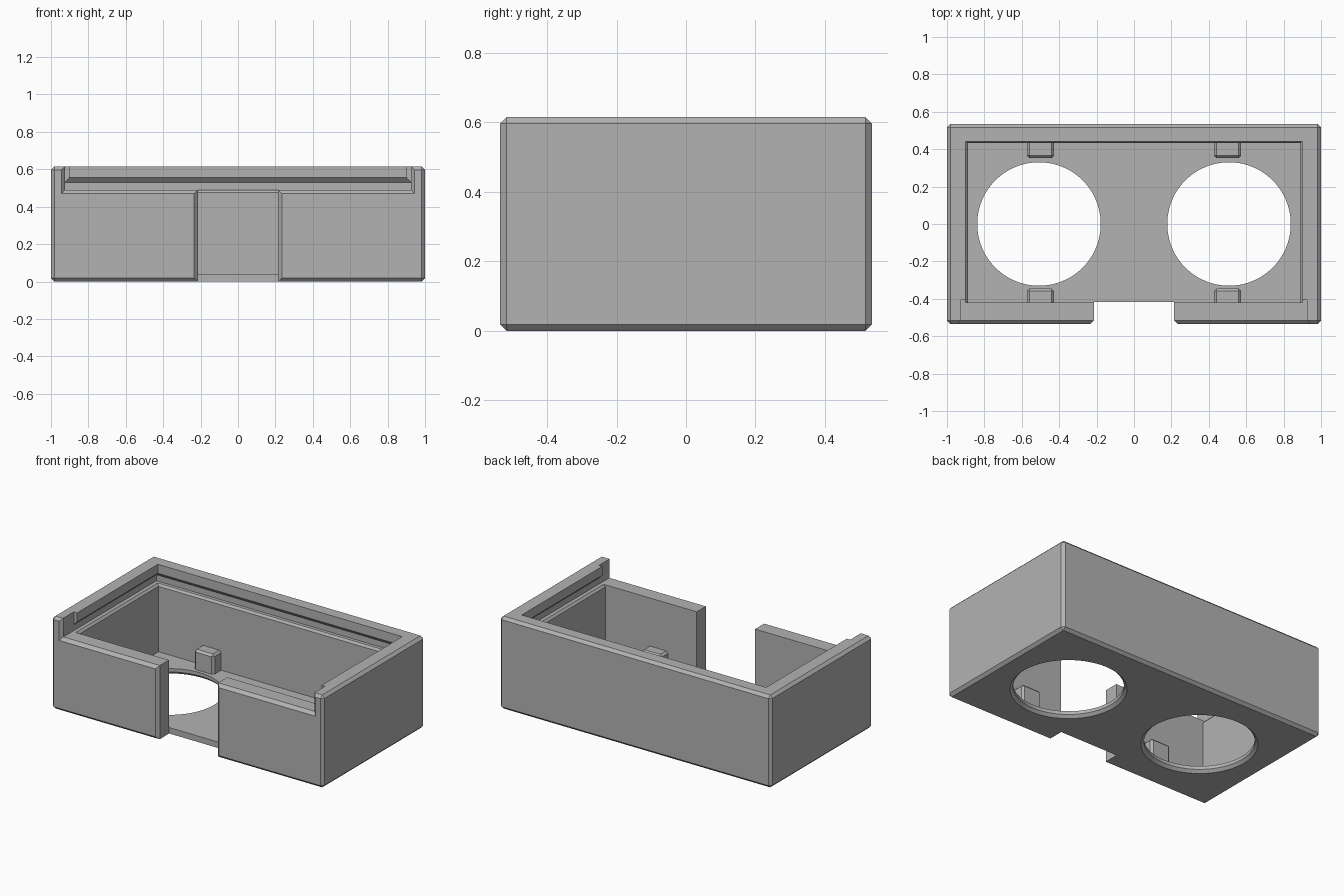
import bpy
import bmesh
from math import cos, sin, tau
from mathutils import Vector

cube = bpy.data.objects.get("Cube")
if cube:
    bpy.data.objects.remove(cube)

# Single plain grey plastic
grey = bpy.data.materials.new("grey plastic")
grey.use_nodes = True
COLOUR = (0.45, 0.45, 0.45, 1)
grey.diffuse_color = COLOUR
grey.node_tree.nodes["Principled BSDF"].inputs["Base Color"].default_value = COLOUR


def add_object(name, bm):
    bmesh.ops.recalc_face_normals(bm, faces=bm.faces)
    mesh = bpy.data.meshes.new(name)
    bm.to_mesh(mesh)
    bm.free()
    mesh.materials.append(grey)
    obj = bpy.data.objects.new(name, mesh)
    bpy.context.collection.objects.link(obj)
    return obj


def box(name, low, high, chamfer):
    """Box between two corners with chamfered edges."""
    low, high = Vector(low), Vector(high)
    bm = bmesh.new()
    bmesh.ops.create_cube(bm, size=1)
    bmesh.ops.scale(bm, vec=high - low, verts=bm.verts)
    bmesh.ops.translate(bm, vec=(low + high) / 2, verts=bm.verts)
    bmesh.ops.bevel(bm, geom=bm.edges[:], offset=chamfer, segments=1, affect='EDGES')
    return add_object(name, bm)


def loft(name, rings):
    """Closed solid through a stack of equal-length rings."""
    bm = bmesh.new()
    loops = [[bm.verts.new(p) for p in ring] for ring in rings]
    for a, b in zip(loops, loops[1:]):
        for i in range(len(a)):
            j = (i + 1) % len(a)
            bm.faces.new((a[i], a[j], b[j], b[i]))
    bm.faces.new(loops[0])
    bm.faces.new(loops[-1])
    return add_object(name, bm)


def flat_ring(z, half, front, back):
    return [(-half, front, z), (half, front, z), (half, back, z), (-half, back, z)]


def upright_ring(y, half, low):
    top = 0.8
    return [(-half, y, low), (half, y, low), (half, y, top), (-half, y, top)]


def circle_ring(z, radius, x, sides=96):
    return [(x + radius * cos(tau * i / sides), radius * sin(tau * i / sides), z)
            for i in range(sides)]


def cut(target, cutter):
    mod = target.modifiers.new(cutter.name, 'BOOLEAN')
    mod.operation = 'DIFFERENCE'
    mod.solver = 'EXACT'
    mod.object = cutter
    bpy.context.view_layer.objects.active = target
    bpy.ops.object.modifier_apply(modifier=mod.name)
    bpy.data.objects.remove(cutter)


# Outer case
case = box("case_body", (-1, -0.535, 0), (1, 0.535, 0.615), 0.018)

# Inner cavity with a chamfered mouth
cut(case, loft("cavity", [
    flat_ring(0.04, 0.888, -0.42, 0.432),
    flat_ring(0.475, 0.888, -0.42, 0.432),
    flat_ring(0.495, 0.905, -0.42, 0.447),
]))

# Undercut groove for the sliding lid
cut(case, loft("lid_groove", [
    flat_ring(0.49, 0.925, -0.45, 0.465),
    flat_ring(0.53, 0.925, -0.45, 0.465),
    flat_ring(0.555, 0.9, -0.45, 0.442),
    flat_ring(0.7, 0.9, -0.45, 0.442),
]))

# Lid entry above the front wall, flared at the outside
cut(case, loft("lid_entry", [
    upright_ring(-0.555, 0.962, 0.45),
    upright_ring(-0.515, 0.925, 0.49),
    upright_ring(-0.405, 0.925, 0.49),
]))

# Central gap through the front wall
cut(case, loft("front_gap", [
    upright_ring(-0.555, 0.253, -0.1),
    upright_ring(-0.515, 0.215, -0.1),
    upright_ring(-0.417, 0.215, -0.1),
]))

# Round floor openings, countersunk underneath
for x in (-0.508, 0.508):
    cut(case, loft("floor_opening", [
        circle_ring(-0.02, 0.368, x),
        circle_ring(0.018, 0.33, x),
        circle_ring(0.1, 0.33, x),
    ]))

# Small retaining blocks beside each opening
for side, x in (("right", -0.5), ("left", 0.5)):
    box(f"back_block_{side}", (x - 0.073, 0.352, 0.02), (x + 0.073, 0.46, 0.17), 0.014)
    box(f"front_block_{side}", (x - 0.073, -0.45, 0.02), (x + 0.073, -0.345, 0.17), 0.014)
